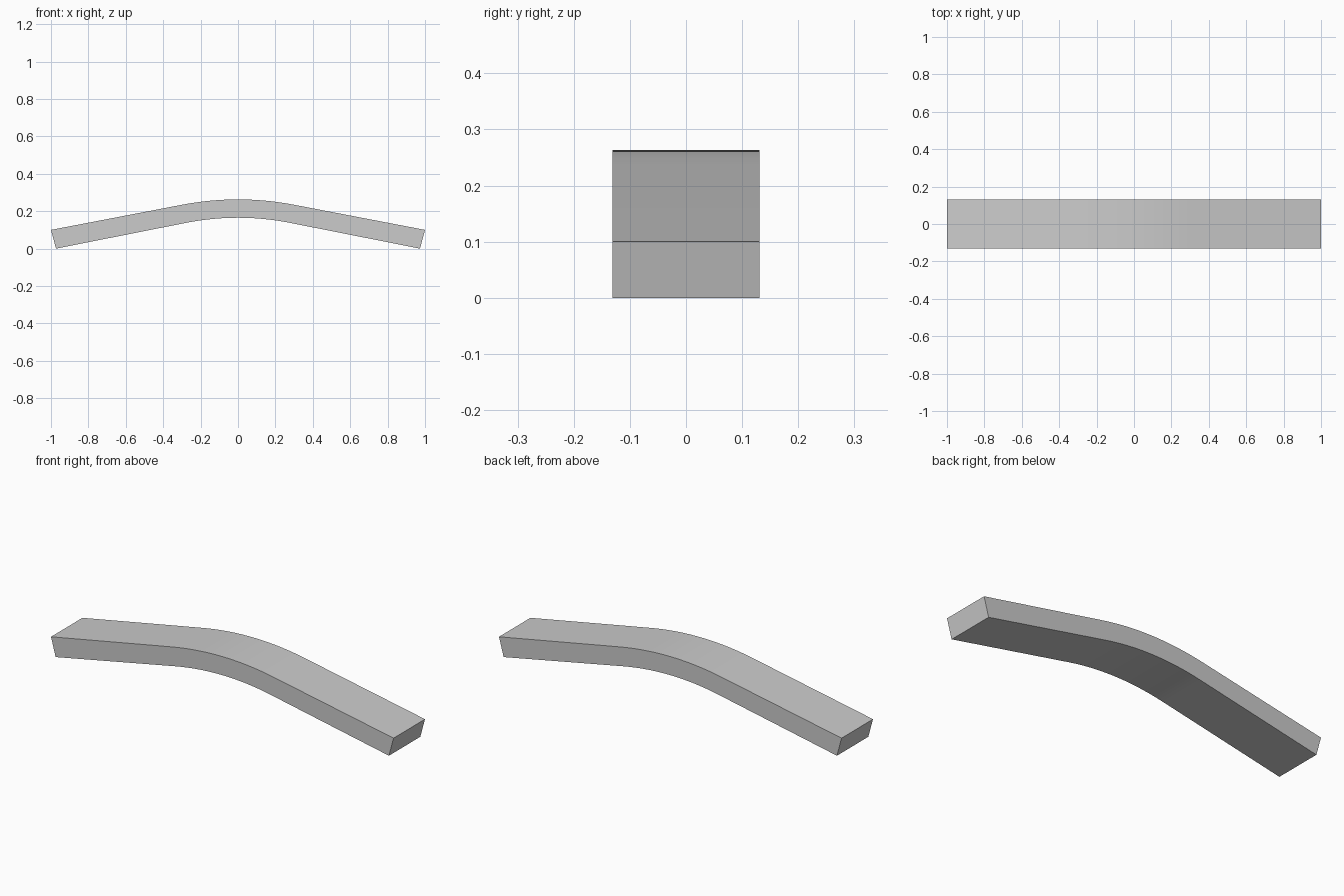
import bpy, bmesh, math

if "Cube" in bpy.data.objects:
    bpy.data.objects.remove(bpy.data.objects["Cube"])

HALF_WIDTH = 0.131
SEGMENTS = 20


def edge_line(end_x, end_z, apex_z, bend_x):
    """Left-to-right line: straight, smooth bend, straight."""
    # slope that makes the straight ends tangent to a parabolic bend
    slope = (apex_z - end_z) / (end_x - bend_x / 2)
    pts = [(-end_x, end_z)]
    for i in range(SEGMENTS + 1):
        x = bend_x * (2 * i / SEGMENTS - 1)
        pts.append((x, apex_z - slope * x * x / (2 * bend_x)))
    pts.append((end_x, end_z))
    return pts


# Upper and lower edges of the side profile
top = edge_line(1.0, 0.1, 0.263, 0.30)
bottom = edge_line(0.973, 0.0, 0.165, 0.28)

# Skin the bent bar in quads across its width
bm = bmesh.new()
rings = []
for (tx, tz), (bx, bz) in zip(top, bottom):
    rings.append([bm.verts.new(p) for p in (
        (tx, -HALF_WIDTH, tz), (tx, HALF_WIDTH, tz),
        (bx, HALF_WIDTH, bz), (bx, -HALF_WIDTH, bz))])
for a, b in zip(rings, rings[1:]):
    for i in range(4):
        j = (i + 1) % 4
        bm.faces.new((a[i], a[j], b[j], b[i]))
bm.faces.new(rings[0])
bm.faces.new(rings[-1])
bmesh.ops.recalc_face_normals(bm, faces=bm.faces)

mesh = bpy.data.meshes.new("bent_bar")
bm.to_mesh(mesh)
bm.free()
bar = bpy.data.objects.new("bent_bar", mesh)
bpy.context.collection.objects.link(bar)

# Smooth bend with sharp long edges and ends
bpy.context.view_layer.objects.active = bar
bar.select_set(True)
bpy.ops.object.shade_smooth_by_angle(angle=math.radians(30))
